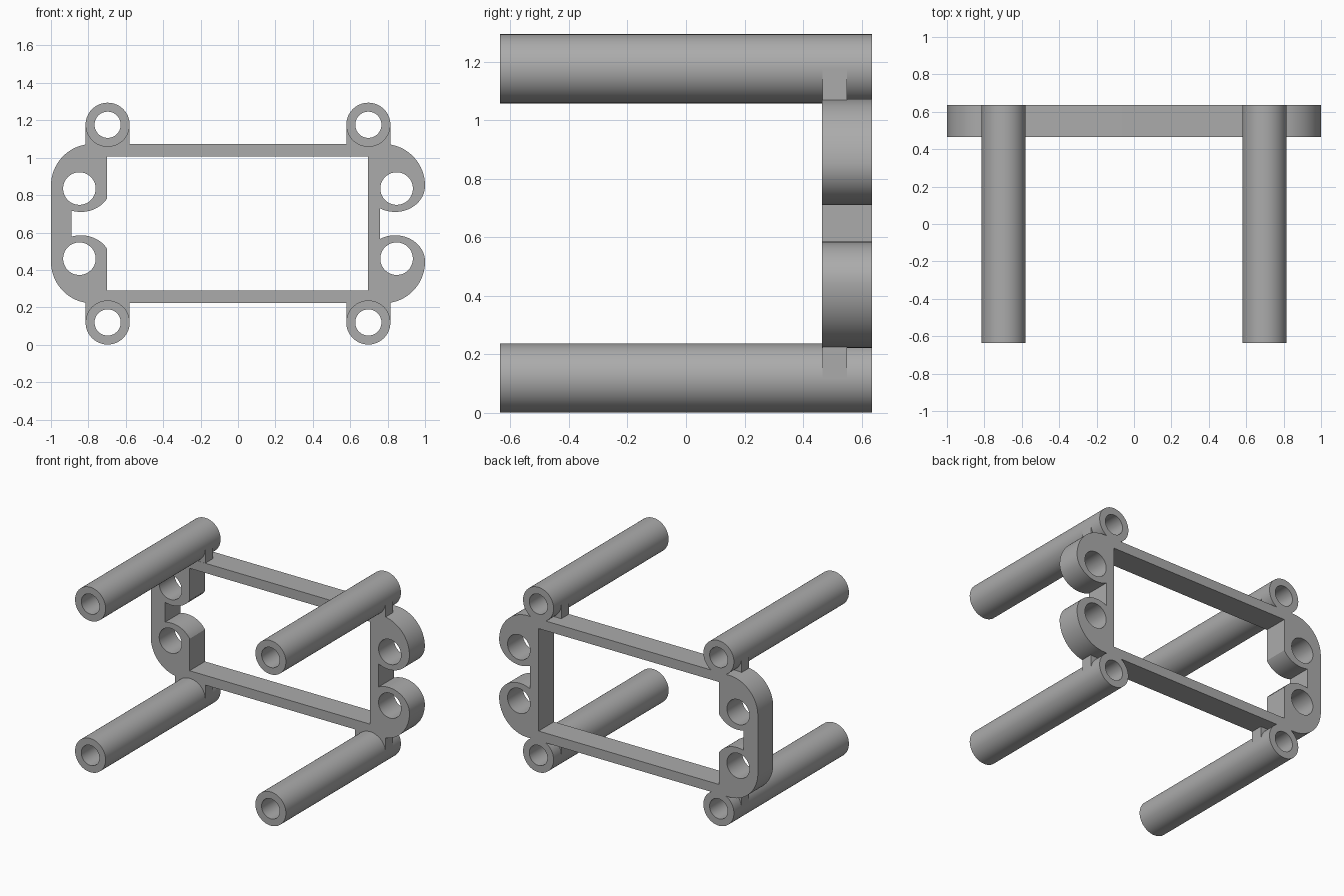
import bpy, bmesh
from math import pi, cos, sin, acos, radians

cube = bpy.data.objects.get("Cube")
if cube:
    bpy.data.objects.remove(cube, do_unlink=True)

grey = bpy.data.materials.new("grey plastic")
grey.use_nodes = True
colour = (0.41, 0.41, 0.41, 1)
grey.diffuse_color = colour
grey.node_tree.nodes["Principled BSDF"].inputs["Base Color"].default_value = colour

MID = 0.6475            # height of the symmetry line
BACK = 0.635            # rear face


def arc(cx, cz, rx, rz, a, b, n=24):
    return [(cx + rx * cos(a + (b - a) * i / n), cz + rz * sin(a + (b - a) * i / n))
            for i in range(n + 1)]


def circle(cx, cz, r, n=64):
    return arc(cx, cz, r, r, 0, 2 * pi, n)[:-1]


def mirrored(half):
    """Close an upper half outline with its reflection below the symmetry line."""
    return half + [(x, -z) for x, z in reversed(half[1:-1])]


def plate(name, loops, y0, y1, z):
    """Extrude an outline with holes along y, centred at height z."""
    curve = bpy.data.curves.new(name, 'CURVE')
    curve.dimensions = '2D'
    curve.fill_mode = 'BOTH'
    curve.extrude = (y1 - y0) / 2
    for loop in loops:
        spline = curve.splines.new('POLY')
        spline.points.add(len(loop) - 1)
        for p, (x, h) in zip(spline.points, loop):
            p.co = (x, h, 0, 1)
        spline.use_cyclic_u = True
    temp = bpy.data.objects.new(name + "_outline", curve)
    bpy.context.collection.objects.link(temp)
    deps = bpy.context.evaluated_depsgraph_get()
    mesh = bpy.data.meshes.new_from_object(temp.evaluated_get(deps))
    bpy.data.objects.remove(temp, do_unlink=True)

    bm = bmesh.new()
    bm.from_mesh(mesh)
    bmesh.ops.remove_doubles(bm, verts=bm.verts, dist=0.0001)
    bmesh.ops.recalc_face_normals(bm, faces=bm.faces)
    bm.to_mesh(mesh)
    bm.free()
    mesh.materials.clear()
    mesh.materials.append(grey)

    ob = bpy.data.objects.new(name, mesh)
    bpy.context.collection.objects.link(ob)
    ob.location = (0, (y0 + y1) / 2, z)
    ob.rotation_euler.x = radians(90)
    bpy.ops.object.select_all(action='DESELECT')
    ob.select_set(True)
    bpy.context.view_layer.objects.active = ob
    bpy.ops.object.shade_smooth_by_angle(angle=radians(30))
    return ob


# Frame: the left notch opens inwards, the right notch opens outwards
LX, LZ, LA, LB = 0.84, 0.2025, 0.16, 0.14      # lobe ellipse
outer = mirrored(
    [(0.76, 0)]
    + arc(LX, LZ, LA, LB, -acos((0.76 - LX) / LA), 0)
    + arc(0.78, LZ, 0.22, 0.223, 0, pi / 2)[1:]
    + arc(-0.78, LZ, 0.22, 0.223, pi / 2, pi)
    + [(-1, 0)])
inner = mirrored(
    [(-0.89, 0)]
    + arc(-LX, LZ, LA, LB, -acos(-0.05 / LA), -acos(0.14 / LA))
    + [(-0.7, 0.358), (0.695, 0.358), (0.695, 0)])
holes = [circle(sx * 0.848, sz * 0.1875, 0.087) for sx in (-1, 1) for sz in (-1, 1)]
plate("frame", [outer, inner] + holes, 0.465, BACK, MID)

# Long tubes with their mounting tabs at the four corners
R = 0.118
for sx, side in ((1, "left"), (-1, "right")):
    for sz, level in ((1, "top"), (-1, "bottom")):
        cx, cz = sx * 0.697, MID + sz * 0.5285
        plate(f"{level}_{side}_tube", [circle(cx, 0, R), circle(cx, 0, 0.07)],
              -BACK, BACK, cz)
        saddle = arc(cx, 0, 0.1, 0.1, pi, pi + sz * pi)
        tab = ([(cx - R, 0)] + saddle
               + [(cx + R, 0), (cx + R, -sz * 0.13), (cx - R, -sz * 0.13)])
        plate(f"{level}_{side}_tab", [tab], 0.466, 0.55, cz)
